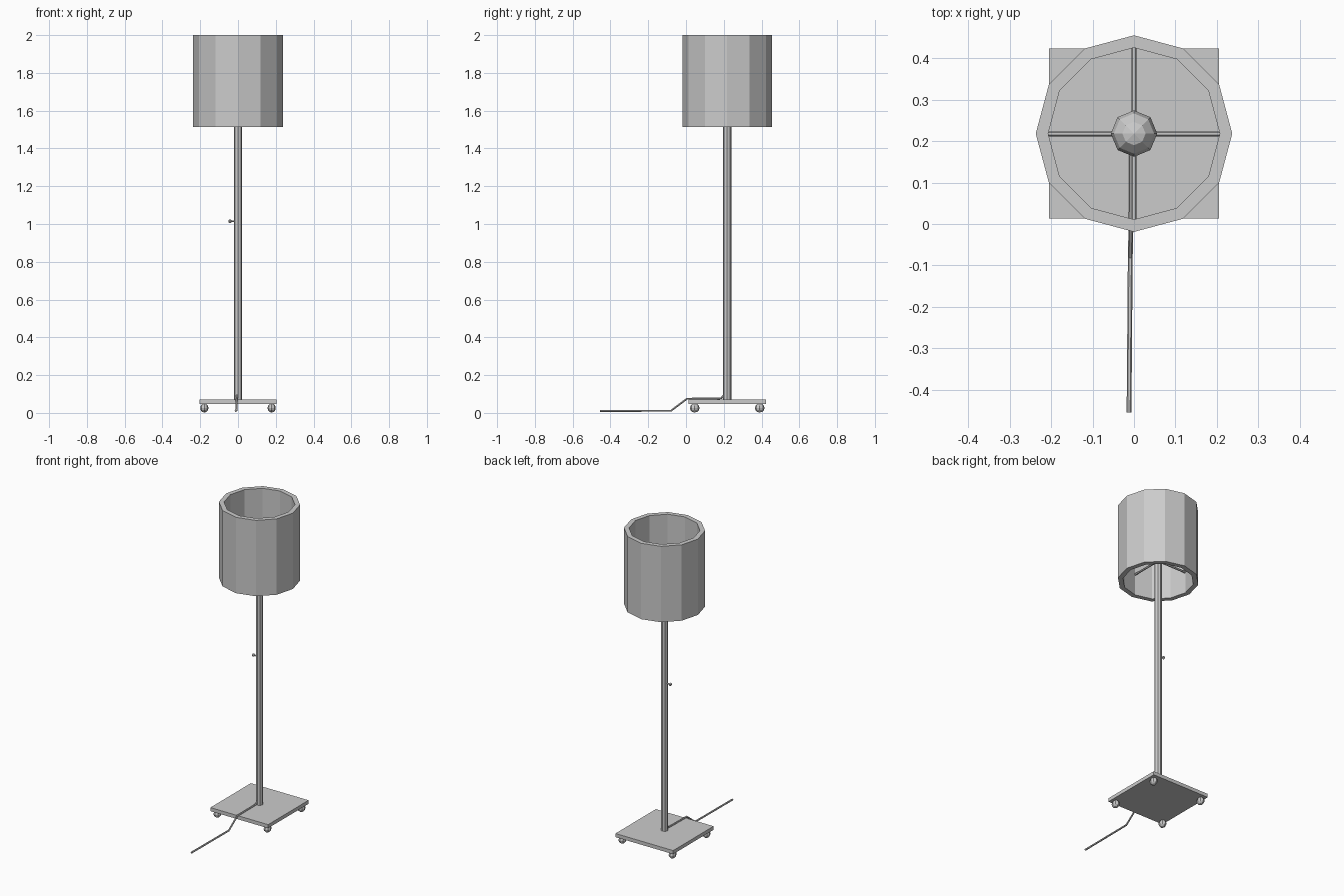
import bpy, bmesh
from math import pi, cos, sin
from mathutils import Vector

if "Cube" in bpy.data.objects:
    bpy.data.objects.remove(bpy.data.objects["Cube"])

CY = 0.218  # lamp axis sits behind the origin because of the cord


def finish(name, bm):
    bmesh.ops.recalc_face_normals(bm, faces=bm.faces)
    me = bpy.data.meshes.new(name)
    bm.to_mesh(me)
    bm.free()
    ob = bpy.data.objects.new(name, me)
    bpy.context.collection.objects.link(ob)
    return ob


def box(name, lo, hi):
    bm = bmesh.new()
    bmesh.ops.create_cube(bm, size=1)
    lo, hi = Vector(lo), Vector(hi)
    bmesh.ops.scale(bm, vec=hi - lo, verts=bm.verts)
    bmesh.ops.translate(bm, vec=(lo + hi) / 2, verts=bm.verts)
    return finish(name, bm)


def ball(name, loc, radii, segs=8, rings=6):
    bm = bmesh.new()
    bmesh.ops.create_uvsphere(bm, u_segments=segs, v_segments=rings, radius=1)
    bmesh.ops.scale(bm, vec=radii, verts=bm.verts)
    bmesh.ops.translate(bm, vec=loc, verts=bm.verts)
    return finish(name, bm)


def lathe(name, profile, sides, closed):
    """Revolve (radius, z) points about the lamp axis."""
    bm = bmesh.new()
    rings = [[bm.verts.new((r * cos(2 * pi * i / sides), CY + r * sin(2 * pi * i / sides), z))
              for i in range(sides)] for r, z in profile]
    pairs = list(zip(rings, rings[1:]))
    if closed:
        pairs.append((rings[-1], rings[0]))
    else:
        bm.faces.new(rings[0])
        bm.faces.new(rings[-1])
    for a, b in pairs:
        for i in range(sides):
            j = (i + 1) % sides
            bm.faces.new((a[i], a[j], b[j], b[i]))
    return finish(name, bm)


def tube(name, pts, radius):
    cu = bpy.data.curves.new(name, 'CURVE')
    cu.dimensions = '3D'
    cu.bevel_depth = radius
    cu.bevel_resolution = 1
    cu.use_fill_caps = True
    sp = cu.splines.new('POLY')
    sp.points.add(len(pts) - 1)
    for p, co in zip(sp.points, pts):
        p.co = (*co, 1)
    sp.use_smooth = False
    ob = bpy.data.objects.new(name, cu)
    bpy.context.collection.objects.link(ob)
    return ob


# Square base with four ball feet
box("base", (-0.205, CY - 0.205, 0.047), (0.205, CY + 0.205, 0.07))
for sx in (-1, 1):
    for sy in (-1, 1):
        ball("foot", (sx * 0.178, CY + sy * 0.172, 0.026), (0.022, 0.026, 0.024))

# Pole and bulb
lathe("pole", [(0.022, 0.068), (0.022, 1.67)], 8, False)
ball("bulb", (0, CY, 1.72), (0.056, 0.056, 0.06))

# Hollow twelve-sided shade held by four spokes
lathe("shade", [(0.237, 1.513), (0.237, 2.0), (0.207, 2.0), (0.207, 1.513)], 12, True)
for dx, dy in ((1, 0), (-1, 0), (0, 1), (0, -1)):
    tube("spoke", [(0, CY, 1.65), (dx * 0.21, CY + dy * 0.21, 1.65)], 0.0065)

# Switch knob on the pole
tube("switch_stem", [(-0.015, CY, 1.015), (-0.04, CY, 1.015)], 0.004)
ball("switch_knob", (-0.042, CY, 1.015), (0.009, 0.009, 0.01))

# Power cord trailing to the front
tube("cord", [(-0.004, CY - 0.01, 0.1), (-0.006, 0.185, 0.077), (-0.007, 0.005, 0.075),
              (-0.009, -0.08, 0.011), (-0.012, -0.455, 0.011)], 0.0058)
